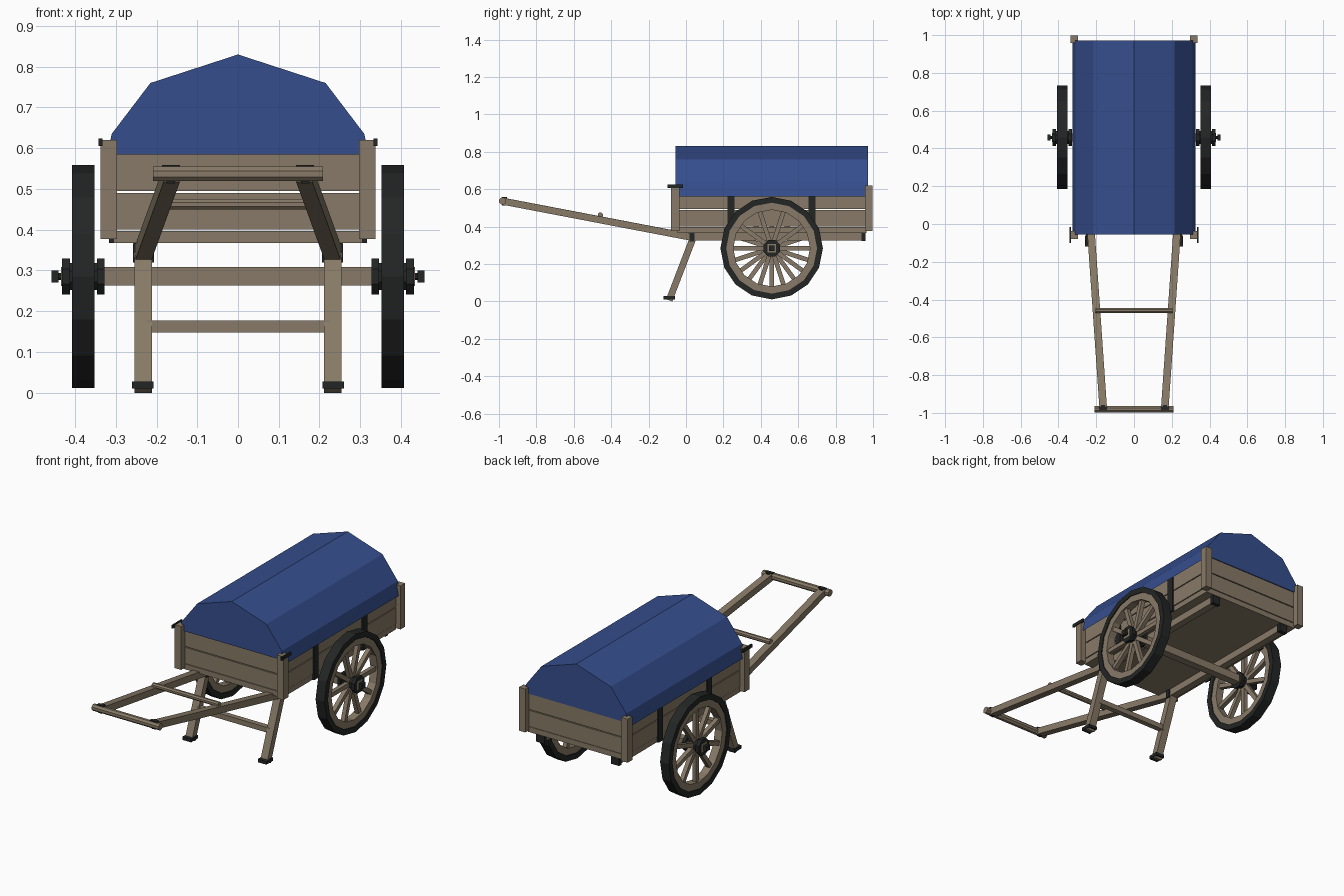
import bpy, bmesh, math
from mathutils import Vector, Matrix

if "Cube" in bpy.data.objects:
    bpy.data.objects.remove(bpy.data.objects["Cube"])


def material(name, rgb):
    m = bpy.data.materials.new(name)
    m.diffuse_color = (*rgb, 1)
    m.use_nodes = True
    m.node_tree.nodes["Principled BSDF"].inputs["Base Color"].default_value = m.diffuse_color
    return m


WOOD = material("weathered wood", (0.245, 0.195, 0.135))
IRON = material("black iron", (0.017, 0.018, 0.018))
CLOTH = material("blue canvas", (0.036, 0.076, 0.27))


def finish(name, bm, mat):
    bmesh.ops.recalc_face_normals(bm, faces=bm.faces)
    me = bpy.data.meshes.new(name)
    bm.to_mesh(me)
    bm.free()
    me.materials.append(mat)
    ob = bpy.data.objects.new(name, me)
    bpy.context.collection.objects.link(ob)
    return ob


def box(name, x, y, z, mat):
    """Box from (min, max) ranges."""
    bm = bmesh.new()
    bmesh.ops.create_cube(bm, size=1)
    for v in bm.verts:
        v.co = [r[0] + (c + 0.5) * (r[1] - r[0]) for c, r in zip(v.co, (x, y, z))]
    return finish(name, bm, mat)


def beam(name, a, b, w, h, mat):
    """Square beam between two points, w wide across and h deep."""
    a, b = Vector(a), Vector(b)
    d = (b - a).normalized()
    side = d.cross(Vector((0, 0, 1)))
    side = side.normalized() if side.length > 0.01 else Vector((1, 0, 0))
    up = side.cross(d)
    bm = bmesh.new()
    rings = [[bm.verts.new(p + side * (i * w / 2) + up * (j * h / 2))
              for i, j in ((-1, -1), (1, -1), (1, 1), (-1, 1))] for p in (a, b)]
    for i in range(4):
        k = (i + 1) % 4
        bm.faces.new((rings[0][i], rings[0][k], rings[1][k], rings[1][i]))
    for r in rings:
        bm.faces.new(r)
    return finish(name, bm, mat)


def rod(name, x0, x1, r, y, z, n, mat):
    """Cylinder along x."""
    bm = bmesh.new()
    bmesh.ops.create_cone(bm, cap_ends=True, segments=n, radius1=r, radius2=r, depth=x1 - x0)
    m = Matrix.Translation(((x0 + x1) / 2, y, z)) @ Matrix.Rotation(math.pi / 2, 4, 'Y')
    m = m @ Matrix.Rotation(math.pi / n, 4, 'Z') if n == 8 else m
    bmesh.ops.transform(bm, matrix=m, verts=bm.verts)
    return finish(name, bm, mat)


def ring(name, x0, x1, r0, r1, y, z, n, mat):
    """Rectangular-section ring around the x axis."""
    bm = bmesh.new()
    loops = []
    for i in range(n):
        t = 2 * math.pi * i / n
        loops.append([bm.verts.new((x, y + r * math.cos(t), z + r * math.sin(t)))
                      for x, r in ((x0, r0), (x1, r0), (x1, r1), (x0, r1))])
    for i in range(n):
        a, b = loops[i], loops[(i + 1) % n]
        for j in range(4):
            k = (j + 1) % 4
            bm.faces.new((a[j], a[k], b[k], b[j]))
    return finish(name, bm, mat)


# Canvas cover: faceted arch extruded along the bed
half = [(0.30, 0.585), (0.325, 0.562), (0.31, 0.635), (0.215, 0.76)]
profile = half + [(0, 0.83)] + [(-x, z) for x, z in reversed(half)]
bm = bmesh.new()
face = bm.faces.new([bm.verts.new((x, -0.055, z)) for x, z in profile])
ext = bmesh.ops.extrude_face_region(bm, geom=[face])
bmesh.ops.translate(bm, vec=(0, 1.027, 0),
                    verts=[v for v in ext["geom"] if isinstance(v, bmesh.types.BMVert)])
bm.faces.new([v for v in face.verts]) if not face.is_valid else None
finish("canvas_cover", bm, CLOTH)

# Bed floor and plank walls
box("bed_floor", (-0.305, 0.305), (-0.045, 0.965), (0.367, 0.397), WOOD)
for i, z in enumerate(((0.4, 0.49), (0.495, 0.587))):
    box(f"front_plank_{i}", (-0.298, 0.298), (-0.045, -0.025), z, WOOD)
    box(f"back_plank_{i}", (-0.298, 0.298), (0.948, 0.967), z, WOOD)
    for s in (-1, 1):
        box(f"side_plank_{i}", sorted((s * 0.29, s * 0.308)), (-0.04, 0.96), z, WOOD)

# Axle
CY, CZ = 0.458, 0.285
box("axle", (-0.335, 0.335), (CY - 0.022, CY + 0.022), (0.263, 0.308), WOOD)

for s in (-1, 1):
    def sx(a, b):
        return sorted((s * a, s * b))

    # Corner posts, hooks and side straps
    box("front_post", sx(0.297, 0.337), (-0.08, -0.036), (0.377, 0.62), WOOD)
    box("back_post", sx(0.297, 0.337), (0.957, 0.998), (0.377, 0.62), WOOD)
    box("post_hook", sx(0.333, 0.342), (-0.1, -0.015), (0.606, 0.624), IRON)
    for y in (0.241, 0.674):
        box("side_strap", sx(0.305, 0.316), (y - 0.019, y + 0.019), (0.367, 0.575), IRON)

    # Underbody rail with iron ends
    box("bed_rail", sx(0.212, 0.252), (0.02, 0.95), (0.327, 0.367), WOOD)
    box("rail_cap", sx(0.207, 0.257), (0.937, 0.959), (0.322, 0.369), IRON)
    box("leg_bracket", sx(0.206, 0.258), (0.02, 0.045), (0.32, 0.366), IRON)

    # Pulling shaft and the band that ties it to the grip
    beam("shaft", (s * 0.233, 0.035, 0.342), (s * 0.163, -0.975, 0.535), 0.04, 0.037, WOOD)
    box("grip_band", sx(0.154, 0.176), (-0.984, -0.958), (0.514, 0.558), IRON)
    box("grip_band_plate", sx(0.142, 0.186), (-0.984, -0.966), (0.555, 0.559), IRON)

    # Leg and iron foot
    beam("leg", (s * 0.233, 0.04, 0.345), (s * 0.233, -0.09, 0.006), 0.043, 0.036, WOOD)
    box("foot", sx(0.207, 0.26), (-0.12, -0.06), (0.01, 0.028), IRON)

    # Wheel: tyre, felloe, spokes
    ring("tyre", *sx(0.352, 0.407), 0.243, 0.274, CY, CZ, 16, IRON)
    ring("wheel_rim", *sx(0.357, 0.402), 0.205, 0.245, CY, CZ, 16, WOOD)
    for i in range(10):
        t = 2 * math.pi * i / 10 + (math.pi / 10 if s < 0 else 0)
        c, n = math.cos(t), math.sin(t)
        beam("spoke", (s * 0.38, CY + 0.03 * c, CZ + 0.03 * n),
             (s * 0.38, CY + 0.212 * c, CZ + 0.212 * n), 0.024, 0.024, WOOD)

    # Hub: core, two flanges and the axle tip
    rod("hub_core", *sx(0.33, 0.425), 0.036, CY, CZ, 8, IRON)
    rod("hub_inner_flange", *sx(0.328, 0.346), 0.048, CY, CZ, 8, IRON)
    rod("hub_outer_flange", *sx(0.412, 0.432), 0.048, CY, CZ, 8, IRON)
    box("axle_washer", sx(0.43, 0.434), (CY - 0.023, CY + 0.023), (CZ - 0.023, CZ + 0.023), WOOD)
    rod("axle_pin", *sx(0.43, 0.45), 0.009, CY, CZ, 8, IRON)
    box("axle_tip", sx(0.441, 0.458), (CY - 0.015, CY + 0.015), (CZ - 0.015, CZ + 0.015), IRON)

# Cross bars and grip
box("leg_crossbar", (-0.225, 0.225), (-0.045, -0.015), (0.148, 0.177), WOOD)
rod("shaft_crossbar", -0.205, 0.205, 0.014, -0.458, 0.462, 8, WOOD)
rod("grip", -0.208, 0.208, 0.019, -0.981, 0.537, 8, WOOD)
